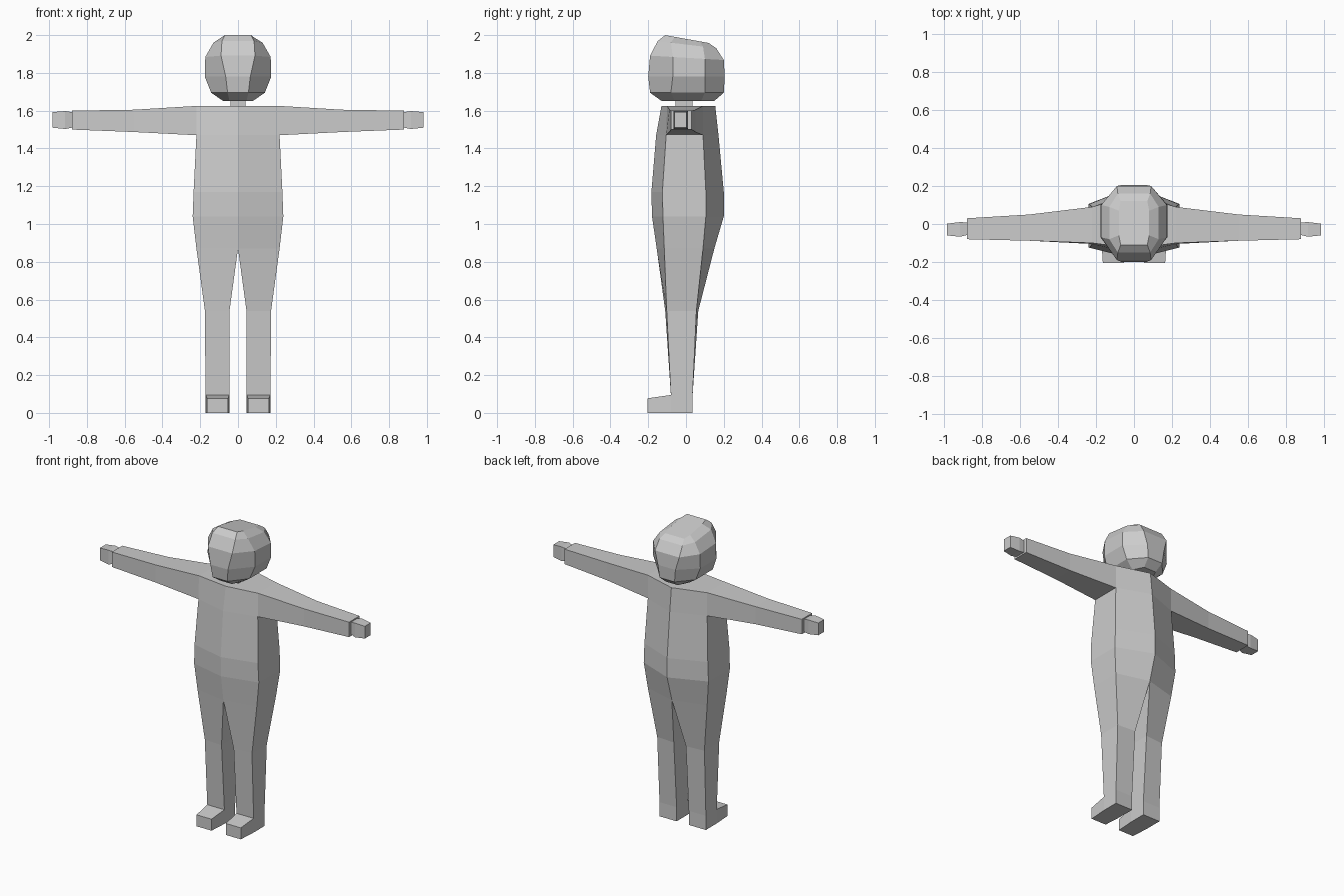
import bpy
import bmesh

cube = bpy.data.objects.get("Cube")
if cube:
    bpy.data.objects.remove(cube, do_unlink=True)

grey = bpy.data.materials.new("plain grey")
grey.use_nodes = True
colour = (0.6, 0.6, 0.6, 1)
grey.diffuse_color = colour
grey.node_tree.nodes["Principled BSDF"].inputs["Base Color"].default_value = colour


def make_object(name, mesh_builder, mirrored=False):
    mesh_builder.normal_update()
    mesh = bpy.data.meshes.new(name)
    mesh_builder.to_mesh(mesh)
    mesh_builder.free()
    mesh.materials.append(grey)
    item = bpy.data.objects.new(name, mesh)
    bpy.context.collection.objects.link(item)
    if mirrored:
        mirror = item.modifiers.new("Mirror", 'MIRROR')
        mirror.use_clip = True
        mirror.merge_threshold = 0.001
    return item


def add_ring(builder, points):
    return [builder.verts.new(point) for point in points]


def bridge(builder, first, second, skip=()):
    """Join two rings with quads, leaving out the sides listed in skip."""
    count = len(first)
    for side in range(count):
        after = (side + 1) % count
        if side not in skip:
            builder.faces.new((first[side], first[after], second[after], second[side]))


def x_section(x, front, back, low, high):
    return [(x, front, high), (x, back, high), (x, back, low), (x, front, low)]


FRONT, OUTER, BACK, INNER = range(4)

# Body: half sections from shoulder to sole, with
# height, inner x, outer x, centre front, side front, side back, centre back
sections = [
    (1.625, 0, .22, -.13, -.10, .09, .155),
    (1.47, 0, .22, -.158, -.105, .09, .172),
    (1.17, 0, .235, -.183, -.125, .105, .2),
    (1.04, 0, .24, -.18, -.122, .105, .2),
    (.87, 0, .22, -.155, -.115, .09, .15),
    (.54, .045, .175, -.11, -.102, .055, .065),
    (.095, .045, .172, -.08, -.08, .035, .035),
    (0, .045, .172, -.08, -.08, .035, .035),
]
body = bmesh.new()
rings = []
for z, inner, outer, mid_front, side_front, side_back, mid_back in sections:
    rings.append(add_ring(body, [
        (inner, mid_front, z), (outer, side_front, z),
        (outer, side_back, z), (inner, mid_back, z)]))

crotch = 4
last = len(rings) - 1
for level in range(last):
    skip = set()
    if level < crotch:
        skip.add(INNER)        # open at the mirror plane
    if level == 0:
        skip.add(OUTER)        # the arm grows here
    if level == last - 1:
        skip.add(FRONT)        # the foot grows here
    bridge(body, rings[level], rings[level + 1], skip)
body.faces.new(rings[0])
body.faces.new(rings[last])

# Arm: grows out of the open side of the shoulder
top, armpit = rings[0], rings[1]
arm = [top[1], top[2], armpit[2], armpit[1]]
for section in ((.55, -.088, .05, 1.487, 1.605), (.88, -.08, .03, 1.5, 1.6)):
    wrist = add_ring(body, x_section(*section))
    bridge(body, arm, wrist)
    arm = wrist
body.faces.new(arm)

# Foot: grows forward from the open front of the ankle
ankle, sole = rings[last - 1], rings[last]
heel = [ankle[0], ankle[1], sole[1], sole[0]]
toe = add_ring(body, [(x, -.205, z) for x, z in
                      ((.053, .077), (.164, .077), (.164, 0), (.053, 0))])
bridge(body, heel, toe)
body.faces.new(toe)
bmesh.ops.recalc_face_normals(body, faces=body.faces)
make_object("body", body, mirrored=True)

# Hands: short tapered blocks
hand = bmesh.new()
hand_rings = [add_ring(hand, x_section(*section)) for section in (
    (.88, -.058, .008, 1.51, 1.592),
    (.915, -.067, .01, 1.503, 1.598),
    (.983, -.06, .002, 1.51, 1.592))]
for first, second in zip(hand_rings, hand_rings[1:]):
    bridge(hand, first, second)
hand.faces.new(hand_rings[0])
hand.faces.new(hand_rings[-1])
bmesh.ops.recalc_face_normals(hand, faces=hand.faces)
make_object("hands", hand, mirrored=True)

# Neck: a plain block
neck = bmesh.new()
bmesh.ops.create_cube(neck, size=1)
bmesh.ops.scale(neck, vec=(.08, .09, .06), verts=neck.verts)
bmesh.ops.translate(neck, vec=(0, -.01, 1.645), verts=neck.verts)
make_object("neck", neck)

# Head: eight-sided sections, the crown tilted down to the back, with
# height, slope, end half width, half width, front, side front, side back, back
head_sections = [
    (1.652, 0, .045, .08, -.13, -.06, .08, .15),
    (1.695, 0, .055, .142, -.19, -.08, .1, .2),
    (1.78, 0, .065, .176, -.2, -.07, .1, .205),
    (1.88, -.06, .09, .173, -.19, -.07, .1, .2),
    (1.95, -.12, .085, .13, -.15, -.08, .09, .16),
    (1.98, -.18, .07, .08, -.11, -.06, .07, .12),
]
head = bmesh.new()
head_rings = []
for z, slope, narrow, wide, front, side_front, side_back, back in head_sections:
    half = [(narrow, front), (wide, side_front), (wide, side_back), (narrow, back)]
    outline = half + [(-x, y) for x, y in reversed(half)]
    head_rings.append(add_ring(head, [(x, y, z + slope * y) for x, y in outline]))
for first, second in zip(head_rings, head_rings[1:]):
    bridge(head, first, second)
head.faces.new(head_rings[0])
head.faces.new(head_rings[-1])
bmesh.ops.recalc_face_normals(head, faces=head.faces)
make_object("head", head)
